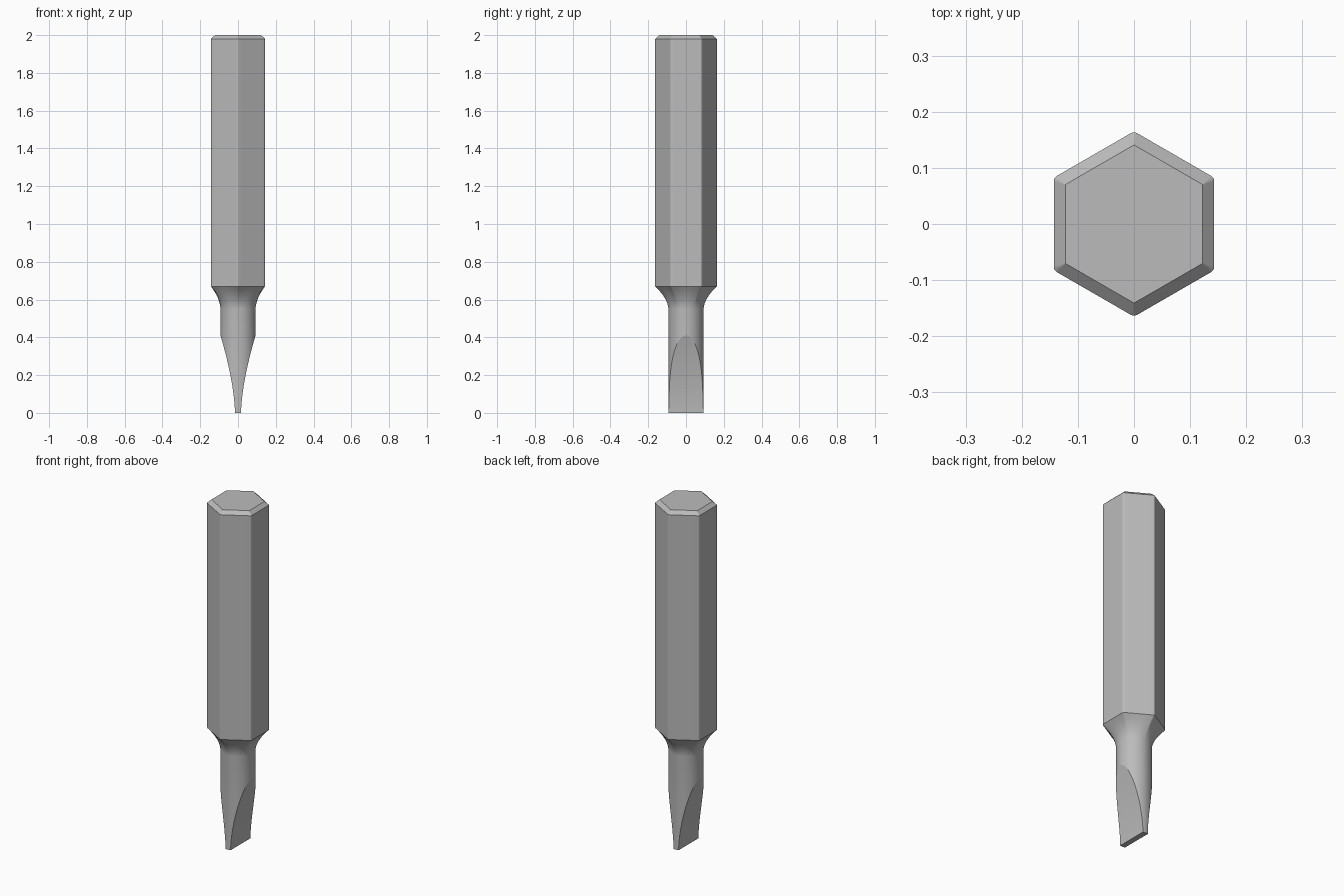
import bpy
import bmesh
from math import sin, cos, pi, hypot, radians
from mathutils import Vector

if "Cube" in bpy.data.objects:
    bpy.data.objects.remove(bpy.data.objects["Cube"])

FLAT = 0.143       # half width across the hexagon flats
SHAFT = 0.093      # round shaft radius
SHOULDER = 0.67    # bottom of the hexagon
NECK = 0.55        # top of the round shaft
BLADE = 0.41       # top of the blade cuts
TIP = 0.016        # half thickness of the tip

steel = bpy.data.materials.new("steel grey")
steel.use_nodes = True
steel.diffuse_color = (0.5, 0.5, 0.5, 1)
steel.node_tree.nodes["Principled BSDF"].inputs["Base Color"].default_value = (0.5, 0.5, 0.5, 1)


def hexagon(flat, fillet, corner_steps=6, side_steps=8):
    """Outline of a hexagon with rounded corners, one corner towards +y."""
    corners = []
    for k in range(6):
        a = pi / 2 + k * pi / 3
        c = Vector((cos(a), sin(a))) * (flat - fillet) / cos(pi / 6)
        corners.append([c + fillet * Vector((cos(b), sin(b)))
                        for b in (a + pi / 3 * (i / corner_steps - 0.5)
                                  for i in range(corner_steps + 1))])
    points = []
    for k, arc in enumerate(corners):
        end = corners[(k + 1) % 6][0]
        points += arc
        points += [arc[-1].lerp(end, i / side_steps) for i in range(1, side_steps)]
    return points


def mesh_object(name, bm):
    bmesh.ops.recalc_face_normals(bm, faces=bm.faces)
    mesh = bpy.data.meshes.new(name)
    bm.to_mesh(mesh)
    bm.free()
    mesh.materials.append(steel)
    obj = bpy.data.objects.new(name, mesh)
    bpy.context.collection.objects.link(obj)
    return obj


def loft(name, rings):
    bm = bmesh.new()
    loops = [[bm.verts.new(p) for p in ring] for ring in rings]
    for low, high in zip(loops, loops[1:]):
        for i in range(len(low)):
            j = (i + 1) % len(low)
            bm.faces.new((low[i], low[j], high[j], high[i]))
    bm.faces.new(loops[0])
    bm.faces.new(loops[-1])
    return mesh_object(name, bm)


# Body: round shaft, concave neck, hexagonal shank, chamfered end
outline = hexagon(FLAT, 0.012)


def neck_ring(t):
    z = NECK + (SHOULDER - NECK) * t
    ring = []
    for p in outline:
        r = SHAFT + (p.length - SHAFT) * t ** 1.8
        ring.append((*(p.normalized() * r), z))
    return ring


rows = 8
rings = [[(x, y, 0) for x, y, z in neck_ring(0)]]
rings += [neck_ring(i / rows) for i in range(rows + 1)]
rings.append([(*p, 1.98) for p in outline])
rings.append([(*p, 2.0) for p in hexagon(FLAT - 0.021, 0.001)])
bit = loft("screwdriver_bit", rings)


# Blade: a concave cut on each side of the shaft
def blade_cutter(side):
    bm = bmesh.new()
    steps = 16
    profile = [(0.3, -0.1), (TIP, -0.1)]
    for i in range(steps + 2):
        t = i / steps
        profile.append((TIP + (SHAFT - TIP) * t ** 1.6, BLADE * t))
    profile.append((0.3, profile[-1][1]))
    face = bm.faces.new([bm.verts.new((side * x, -0.3, z)) for x, z in profile])
    extruded = bmesh.ops.extrude_face_region(bm, geom=[face])["geom"]
    bmesh.ops.translate(bm, vec=(0, 0.6, 0),
                        verts=[v for v in extruded if isinstance(v, bmesh.types.BMVert)])
    cutter = mesh_object("blade_cutter", bm)
    cutter.hide_render = True
    return cutter


bpy.context.view_layer.objects.active = bit
for side in (-1, 1):
    cutter = blade_cutter(side)
    cut = bit.modifiers.new("blade cut", "BOOLEAN")
    cut.operation = "DIFFERENCE"
    cut.solver = "EXACT"
    cut.object = cutter
    bpy.ops.object.modifier_apply(modifier=cut.name)
    bpy.data.objects.remove(cutter)

# Smooth curved surfaces, crisp edges and a flat chamfer
bpy.ops.object.select_all(action="DESELECT")
bit.select_set(True)
bpy.ops.object.shade_smooth_by_angle(angle=radians(14))
for poly in bit.data.polygons:
    if poly.center.z > 1.98:
        poly.use_smooth = False
